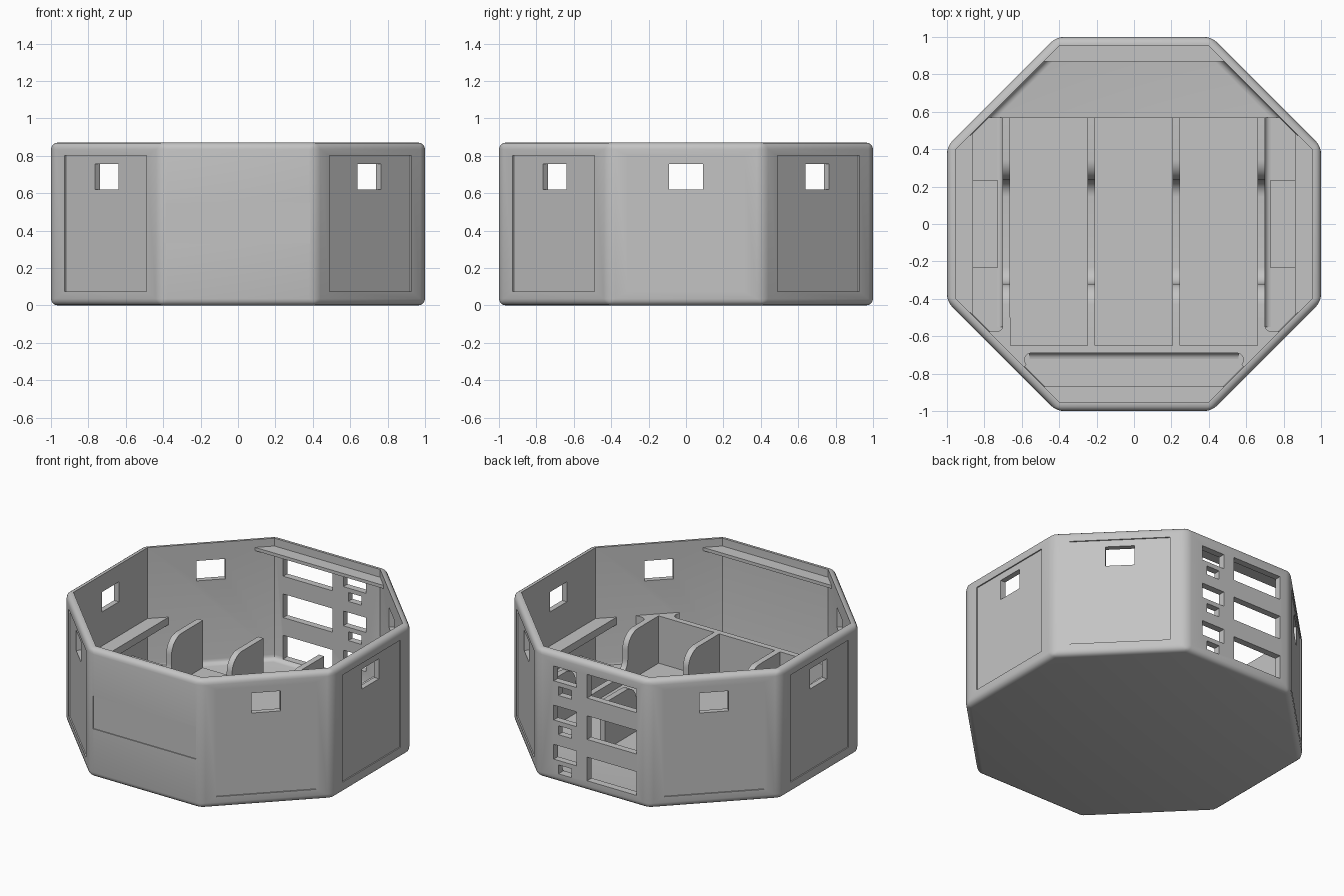
import bpy, bmesh, math
from mathutils import Matrix, Vector

if "Cube" in bpy.data.objects:
    bpy.data.objects.remove(bpy.data.objects["Cube"])

HEIGHT, INNER, FLOOR, DECK, TOP = 0.87, 0.955, 0.05, 0.07, 0.39

grey = bpy.data.materials.new("plain grey")
grey.use_nodes = True
grey.diffuse_color = (0.55, 0.55, 0.55, 1)
grey.node_tree.nodes["Principled BSDF"].inputs["Base Color"].default_value = (0.55, 0.55, 0.55, 1)


def finish(name, bm):
    bmesh.ops.recalc_face_normals(bm, faces=bm.faces)
    mesh = bpy.data.meshes.new(name)
    bm.to_mesh(mesh)
    bm.free()
    mesh.materials.append(grey)
    obj = bpy.data.objects.new(name, mesh)
    bpy.context.collection.objects.link(obj)
    return obj


def smooth(obj):
    bpy.ops.object.select_all(action="DESELECT")
    obj.select_set(True)
    bpy.context.view_layer.objects.active = obj
    bpy.ops.object.shade_smooth_by_angle(angle=math.radians(32))


def add_prism(bm, points, axis, lo, hi):
    """Extrude a flat outline along an axis, from lo to hi."""
    place = {"x": lambda p, t: (t, p[0], p[1]),
             "y": lambda p, t: (p[0], t, p[1]),
             "z": lambda p, t: (p[0], p[1], t)}[axis]
    face = bm.faces.new([bm.verts.new(place(p, lo)) for p in points])
    out = bmesh.ops.extrude_face_region(bm, geom=[face])
    moved = [g for g in out["geom"] if isinstance(g, bmesh.types.BMVert)]
    bmesh.ops.translate(bm, verts=moved, vec=Vector(place((0, 0), hi - lo)))


def prism(name, points, axis, lo, hi):
    bm = bmesh.new()
    add_prism(bm, points, axis, lo, hi)
    obj = finish(name, bm)
    smooth(obj)
    return obj


def rect(x0, x1, y0, y1):
    return [(x0, y0), (x1, y0), (x1, y1), (x0, y1)]


def octagon(apothem):
    r = apothem / math.cos(math.pi / 8)
    return [(r * math.cos((i + 0.5) * math.pi / 4), r * math.sin((i + 0.5) * math.pi / 4))
            for i in range(8)]


def arc(cx, cy, r, a0, a1, steps=8):
    angles = [math.radians(a0 + (a1 - a0) * i / steps) for i in range(steps + 1)]
    return [(cx + r * math.cos(a), cy + r * math.sin(a)) for a in angles]


def wall_box(bm, side, u0, u1, z0, z1, near, far):
    """Box in the wall of one octagon side; side 0 faces the front."""
    before = set(bm.verts)
    add_prism(bm, rect(u0, u1, z0, z1), "y", -far, -near)
    new = [v for v in bm.verts if v not in before]
    bmesh.ops.rotate(bm, verts=new, cent=(0, 0, 0),
                     matrix=Matrix.Rotation(side * math.pi / 4, 3, "Z"))


def cut(obj, bm):
    cutter = finish("cutter", bm)
    cutter.hide_render = True
    mod = obj.modifiers.new("cut", "BOOLEAN")
    mod.operation, mod.solver, mod.object = "DIFFERENCE", "EXACT", cutter
    bpy.context.view_layer.objects.active = obj
    bpy.ops.object.modifier_apply(modifier=mod.name)
    bpy.data.objects.remove(cutter)


# Octagonal shell with rounded edges
bm = bmesh.new()
add_prism(bm, octagon(1), "z", 0, HEIGHT)
bmesh.ops.bevel(bm, geom=bm.edges[:], offset=0.036, segments=4, profile=0.5, affect="EDGES")
shell = finish("octagonal_shell", bm)

# Open cavity with a rounded floor edge
bm = bmesh.new()
add_prism(bm, octagon(INNER), "z", FLOOR, 1.2)
low = [e for e in bm.edges if all(v.co.z < FLOOR + 0.01 for v in e.verts)]
bmesh.ops.bevel(bm, geom=low, offset=0.035, segments=4, profile=0.5, affect="EDGES")
cut(shell, bm)

# Recessed wall panels and the front strip
PANEL_SIDES = (1, 2, 3, 5, 6, 7)
bm = bmesh.new()
for side in PANEL_SIDES:
    wall_box(bm, side, -0.31, 0.31, 0.075, 0.8, 0.992, 1.1)
wall_box(bm, 0, -0.385, 0.385, 0.33, 0.55, 0.994, 1.1)
cut(shell, bm)

# Wall windows, and three rows of ports in the back wall
bm = bmesh.new()
for side in PANEL_SIDES:
    wall_box(bm, side, -0.09, 0.09, 0.62, 0.755, 0.9, 1.1)
for row in range(3):
    z = 0.28 * row
    wall_box(bm, 4, -0.04, 0.33, 0.07 + z, 0.23 + z, 0.9, 1.1)
    z = 0.265 * row
    wall_box(bm, 4, -0.29, -0.12, 0.15 + z, 0.25 + z, 0.9, 1.1)
    wall_box(bm, 4, -0.255, -0.157, 0.06 + z, 0.12 + z, 0.9, 1.1)
cut(shell, bm)
smooth(shell)

# Ledges: high on the front and back walls, low on the side walls
wall = INNER + 0.01
for name, s in (("front", -1), ("back", 1)):
    outline = [(-0.482, s * 0.87), (0.482, s * 0.87), (0.4, s * wall), (-0.4, s * wall)]
    prism(name + "_ledge", outline, "z", 0.795, 0.817)
for name, s in (("right", -1), ("left", 1)):
    outline = [(s * 0.86, -0.487), (s * 0.86, 0.487), (s * wall, 0.4), (s * wall, -0.4)]
    prism(name + "_ledge", outline, "z", 0.34, TOP)
    prism(name + "_side_block", rect(*sorted((s * 0.73, s * wall)), -0.235, 0.235),
          "z", FLOOR, 0.2)

# Raised deck under the compartments
reach = INNER * math.sqrt(2)
half = [(reach - 0.57, 0.57), (0.95, 0.4), (0.95, -0.4), (reach - 0.95, -0.95)]
prism("compartment_deck", half + [(-x, y) for x, y in reversed(half)], "z", 0.03, DECK)

# Front partition with solid corners between the trough and side bays
half = [(0.66, -0.65), (0.66, -0.5), (0.70, -0.5)]
half += arc(0.735, -0.54, 0.035, 180, 270, 5)
half += [(reach - 0.575, -0.575), (reach - 0.765, -0.765)]
half += arc(0.55, -0.725, 0.035, -45, 90, 6)
prism("front_partition", half + [(-x, y) for x, y in reversed(half)], "z", 0.04, TOP)

# Dividers, tall at both ends with a scooped middle
LOW, R, F = 0.13, 0.11, 0.09
scoop = [(-0.66, 0.04), (-0.66, TOP)]
scoop += arc(-0.32 - R, TOP - R, R, 90, 0)
scoop += arc(-0.32 + F, LOW + F, F, 180, 270)
scoop += arc(0.235 - F, LOW + F, F, 270, 360)
scoop += arc(0.235 + R, TOP - R, R, 180, 90)
scoop += [(0.57, TOP), (0.57, 0.04)]
for i, x in enumerate((-0.682, -0.229, 0.226, 0.68)):
    prism("divider_%d" % (i + 1), scoop, "x", x - 0.02, x + 0.02)

# Rounded floor fillets in the side bays and the front trough
r = 0.032
for name, s in (("right", -1), ("left", 1)):
    cove = [(s * 0.695, DECK - 0.01), (s * 0.695, DECK + r)]
    cove += [(s * x, z) for x, z in arc(0.70 + r, DECK + r, r, 180, 270, 6)]
    cove += [(s * (0.70 + r), DECK - 0.01)]
    prism(name + "_bay_fillet", cove, "y", -0.55, 0.57)
cove = [(-0.685, DECK - 0.01), (-0.685, DECK + r)]
cove += [(-y, z) for y, z in arc(0.69 + r, DECK + r, r, 180, 270, 6)]
cove += [(-0.69 - r, DECK - 0.01)]
prism("trough_fillet", cove, "x", -0.56, 0.56)
